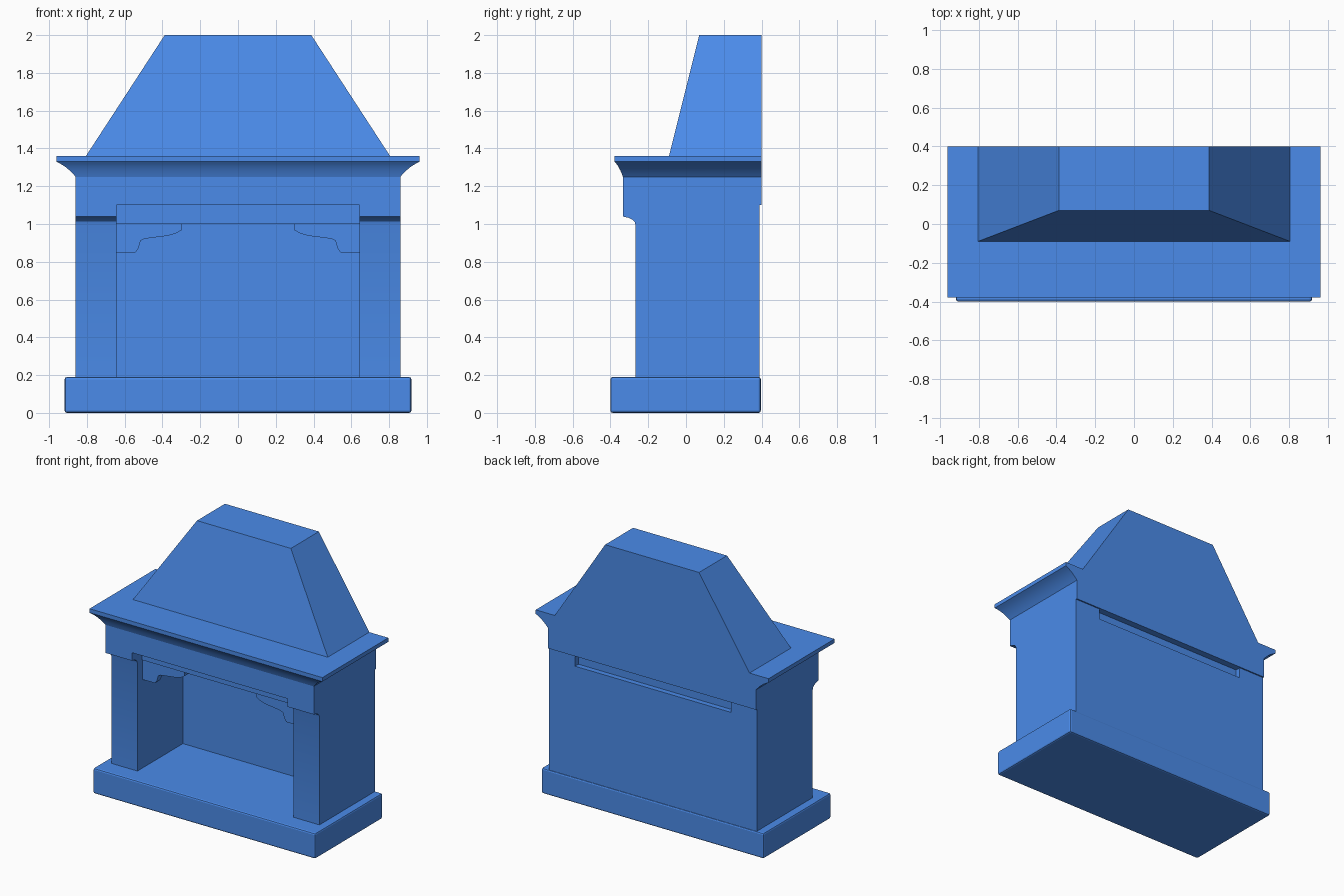
import bpy, bmesh, math

if "Cube" in bpy.data.objects:
    bpy.data.objects.remove(bpy.data.objects["Cube"])

# Painted blue finish
blue = bpy.data.materials.new("blue_finish")
blue.diffuse_color = (0.07, 0.26, 0.82, 1)
blue.use_nodes = True
blue.node_tree.nodes["Principled BSDF"].inputs["Base Color"].default_value = blue.diffuse_color


def skin(name, rings):
    """Closed solid skinned through matching rings of points."""
    bm = bmesh.new()
    rings = [[bm.verts.new(p) for p in ring] for ring in rings]
    count = len(rings[0])
    for lo, hi in zip(rings, rings[1:]):
        for i in range(count):
            j = (i + 1) % count
            bm.faces.new((lo[i], lo[j], hi[j], hi[i]))
    bm.faces.new(rings[0])
    bm.faces.new(rings[-1])
    bmesh.ops.recalc_face_normals(bm, faces=bm.faces[:])
    mesh = bpy.data.meshes.new(name)
    bm.to_mesh(mesh)
    bm.free()
    mesh.materials.append(blue)
    obj = bpy.data.objects.new(name, mesh)
    bpy.context.collection.objects.link(obj)
    return obj


def loft(name, levels):
    """Stack of rectangles, each (half width, front y, back y, z)."""
    return skin(name, [((-w, f, z), (w, f, z), (w, b, z), (-w, b, z))
                       for w, f, b, z in levels])


def box(name, half_width, front, back, bottom, top):
    return loft(name, [(half_width, front, back, z) for z in (bottom, top)])


def smooth(obj, angle=30):
    bpy.ops.object.select_all(action='DESELECT')
    obj.select_set(True)
    bpy.context.view_layer.objects.active = obj
    bpy.ops.object.shade_smooth_by_angle(angle=math.radians(angle))


# Hearth slab with slightly eased edges
hearth = box("hearth_slab", 0.918, -0.4, 0.396, 0.0, 0.19)
bevel = hearth.modifiers.new("eased_edges", 'BEVEL')
bevel.width = 0.012
bevel.segments = 2

# Surround: side profile swept across the width, then the fire opening is cut
side = [(0.39, 0.18), (0.39, 1.1), (0.4, 1.1), (0.4, 1.26), (-0.334, 1.26), (-0.334, 1.04),
        (-0.305, 1.033), (-0.285, 1.024), (-0.272, 1.012), (-0.267, 0.995), (-0.267, 0.18)]
surround = skin("surround", [[(x, y, z) for y, z in side] for x in (-0.86, 0.86)])
opening = box("opening_cutter", 0.644, -1, 1, 0.1, 1.1)
opening.hide_render = True
opening.hide_set(True)
cut = surround.modifiers.new("fire_opening", 'BOOLEAN')
cut.operation = 'DIFFERENCE'
cut.solver = 'EXACT'
cut.object = opening
smooth(surround)

# Back wall of the firebox, leaving a shallow recess above it
box("firebox_back", 0.644, 0.27, 0.39, 0.18, 1.02)

# Lintel slab under the frieze and its shaped corner brackets
box("lintel_slab", 0.644, -0.215, 0.35, 1.0, 1.1)
outline = [(0.644, 1.0), (0.644, 0.85), (0.542, 0.85), (0.528, 0.87), (0.515, 0.912),
           (0.495, 0.922), (0.37, 0.938), (0.325, 0.952), (0.298, 0.968), (0.298, 1.0)]
for label, sign in (("left", -1), ("right", 1)):
    skin(label + "_bracket", [[(sign * x, y, z) for x, z in outline] for y in (-0.205, -0.155)])

# Cornice: cove flaring into the mantel shelf
cove = [(0, 1.25), (0.1, 1.262), (0.3, 1.283), (0.55, 1.304), (0.8, 1.32), (1, 1.33), (1, 1.36)]
cornice = loft("mantel_cornice", [(0.86 + 0.102 * t, -0.334 - 0.044 * t, 0.4, z) for t, z in cove])
smooth(cornice, 35)

# Tapered chimney hood
loft("chimney_hood", [(0.805, -0.09, 0.4, 1.36), (0.388, 0.07, 0.4, 2.0)])
